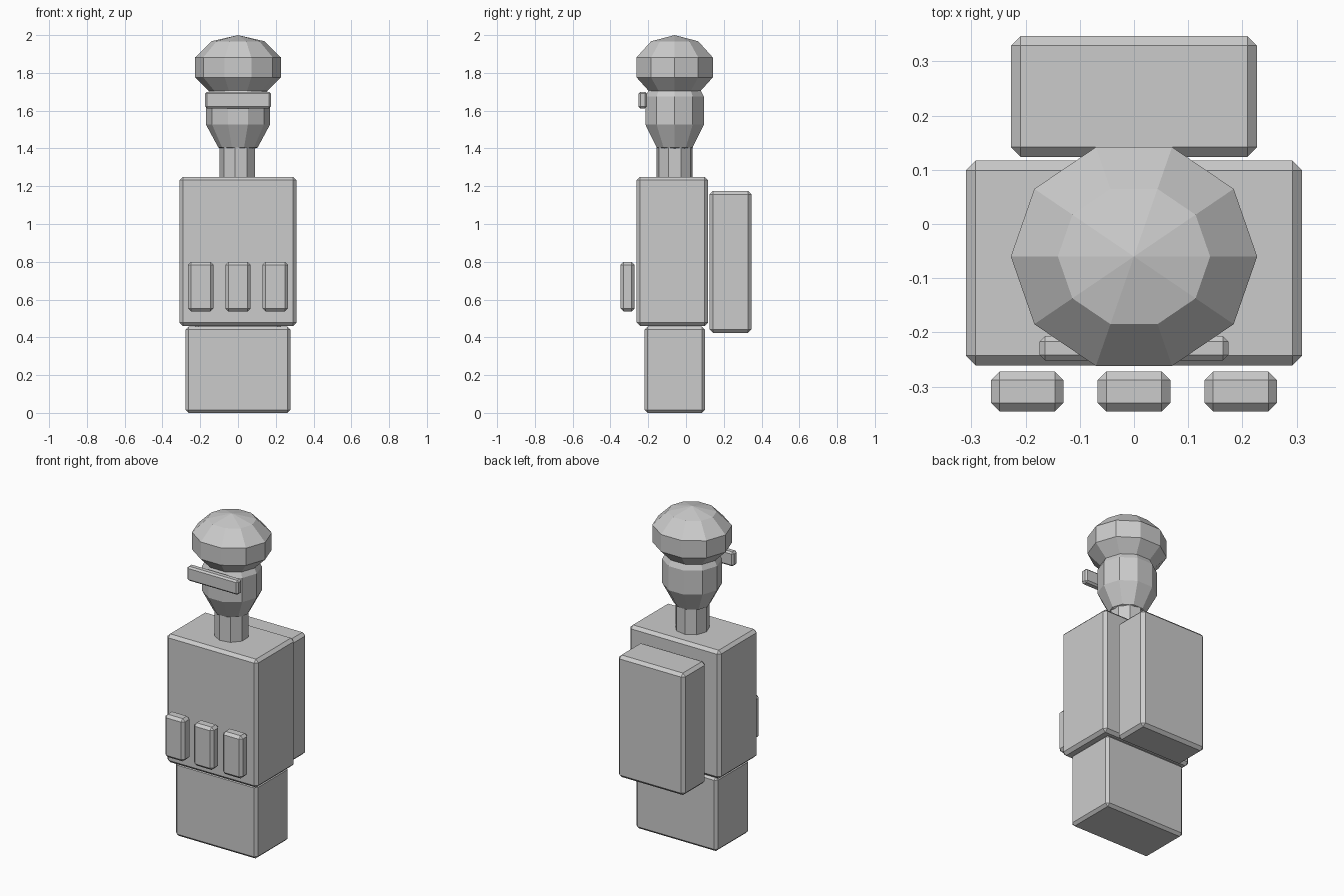
import bpy, bmesh
from math import sin, cos, pi

if "Cube" in bpy.data.objects:
    bpy.data.objects.remove(bpy.data.objects["Cube"])

AXIS_Y = -0.06  # shared head and neck axis


def make_object(name, bm):
    bmesh.ops.recalc_face_normals(bm, faces=bm.faces)
    mesh = bpy.data.meshes.new(name)
    bm.to_mesh(mesh)
    bm.free()
    obj = bpy.data.objects.new(name, mesh)
    bpy.context.collection.objects.link(obj)
    return obj


def chamfer_box(name, x, y, z, width):
    """Box from (min, max) ranges with one-segment chamfered edges."""
    bm = bmesh.new()
    bmesh.ops.create_cube(bm, size=1)
    for v in bm.verts:
        v.co = [(a + b) / 2 + c * (b - a) for c, (a, b) in zip(v.co, (x, y, z))]
    obj = make_object(name, bm)
    mod = obj.modifiers.new("chamfer", "BEVEL")
    mod.width = width
    mod.segments = 1
    return obj


def lathe(name, profile, sides, start=0.0, y_scale=1.0):
    """Faceted solid of revolution from (radius, z) points."""
    bm = bmesh.new()
    rings = []
    for r, z in profile:
        count = sides if r > 1e-5 else 1
        rings.append([bm.verts.new((r * cos(start + 2 * pi * i / sides),
                                    AXIS_Y + r * y_scale * sin(start + 2 * pi * i / sides), z))
                      for i in range(count)])
    for lo, hi in zip(rings, rings[1:]):
        for i in range(sides):
            j = (i + 1) % sides
            quad = [lo[i % len(lo)], lo[j % len(lo)], hi[j % len(hi)], hi[i % len(hi)]]
            bm.faces.new(list(dict.fromkeys(quad)))
    for ring in (rings[0], rings[-1]):
        if len(ring) > 1:
            bm.faces.new(ring)
    return make_object(name, bm)


def ball_profile(radius, height, centre, bands=5):
    return [(radius * sin(pi * i / bands), centre - height * cos(pi * i / bands))
            for i in range(bands + 1)]


# Body blocks and backpack
chamfer_box("legs", (-0.278, 0.278), (-0.22, 0.10), (0, 0.457), 0.016)
chamfer_box("torso", (-0.31, 0.31), (-0.261, 0.117), (0.46, 1.25), 0.018)
chamfer_box("backpack", (-0.227, 0.227), (0.124, 0.347), (0.424, 1.175), 0.018)

# Row of belt pouches
for i, cx in enumerate((-0.197, 0, 0.197)):
    chamfer_box(f"pouch_{i + 1}", (cx - 0.067, cx + 0.067), (-0.346, -0.272), (0.537, 0.80), 0.016)

# Neck, head, helmet
lathe("neck", [(0.097, 1.22), (0.097, 1.42)], 9, start=pi)
lathe("head", ball_profile(0.178, 0.24, 1.60), 10, y_scale=0.96)
lathe("helmet", ball_profile(0.239, 0.171, 1.829), 10, y_scale=0.934)

# Visor bar in front of the face
chamfer_box("visor", (-0.174, 0.174), (-0.252, -0.207), (1.612, 1.70), 0.01)
